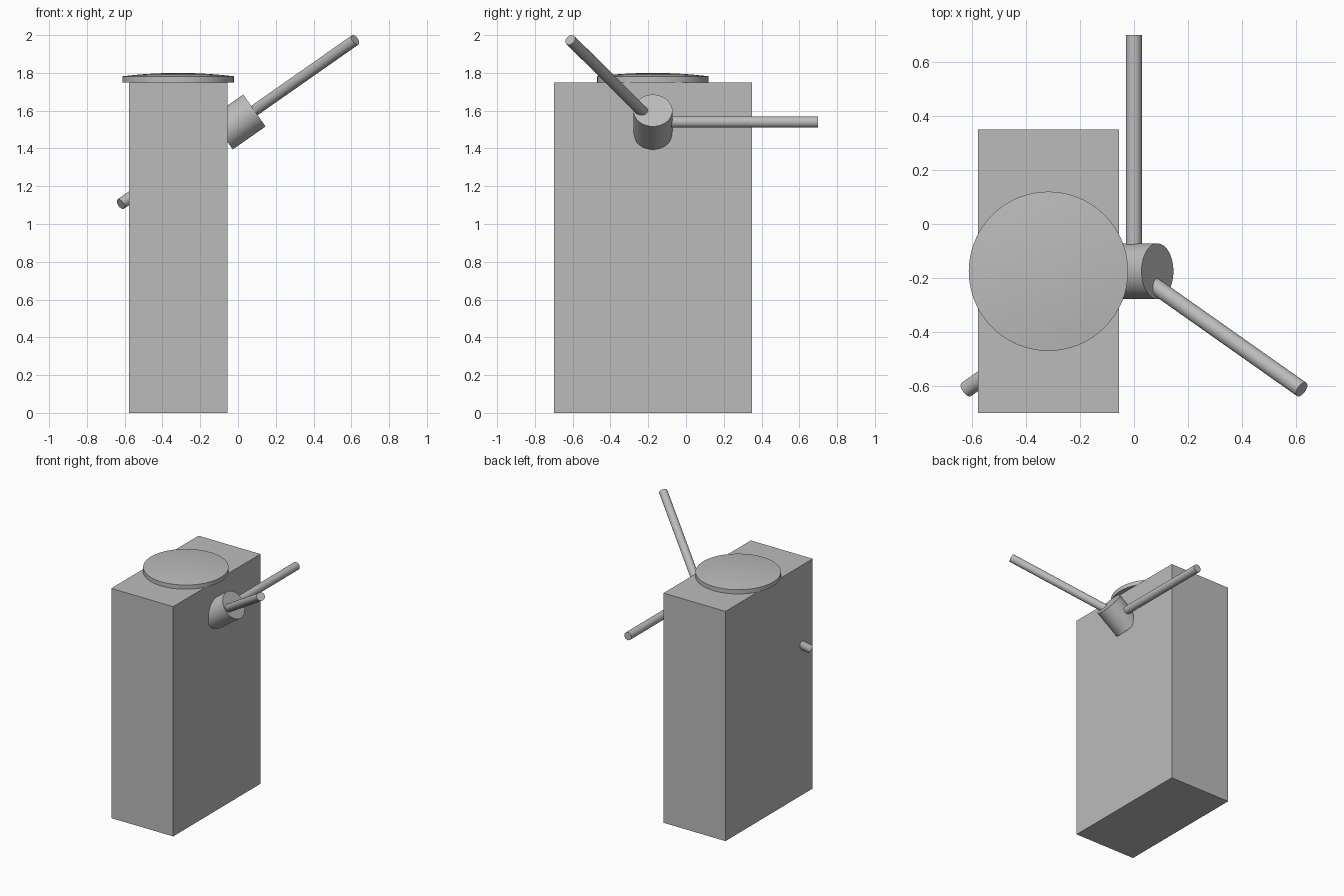
import bpy, bmesh, math
from mathutils import Vector

if "Cube" in bpy.data.objects:
    bpy.data.objects.remove(bpy.data.objects["Cube"])

grey = bpy.data.materials.new("plain grey")
grey.use_nodes = True
COLOUR = (0.5, 0.5, 0.5, 1)
grey.diffuse_color = COLOUR
grey.node_tree.nodes["Principled BSDF"].inputs["Base Color"].default_value = COLOUR


def finish(obj, name, smooth=True):
    obj.name = obj.data.name = name
    obj.data.materials.append(grey)
    if smooth:
        bpy.ops.object.select_all(action='DESELECT')
        obj.select_set(True)
        bpy.context.view_layer.objects.active = obj
        bpy.ops.object.shade_smooth_by_angle(angle=math.radians(30))


def rod(name, start, end, radius, sides):
    axis = end - start
    bpy.ops.mesh.primitive_cylinder_add(
        vertices=sides, radius=radius, depth=axis.length,
        location=(start + end) / 2,
        rotation=axis.to_track_quat('Z', 'Y').to_euler())
    finish(bpy.context.object, name)


# Tall box body
bpy.ops.mesh.primitive_cube_add(size=1, location=(-0.317, -0.175, 0.875))
body = bpy.context.object
body.scale = (0.522, 1.05, 1.75)
bpy.ops.object.transform_apply(location=False, rotation=False, scale=True)
finish(body, "body", smooth=False)

# Round lid with a gently domed top, turned from a profile
R, RIM, RISE = 0.295, 0.032, 0.018
profile = [(0, 0), (R, 0)] + [
    (R * t, RIM + RISE * (1 - t * t)) for t in (1, 0.8, 0.6, 0.4, 0.2, 0)]
bm = bmesh.new()
verts = [bm.verts.new((r, 0, z)) for r, z in profile]
edges = [bm.edges.new(pair) for pair in zip(verts, verts[1:])]
bmesh.ops.spin(bm, geom=verts + edges, cent=(0, 0, 0), axis=(0, 0, 1),
               angle=math.tau, steps=64)
bmesh.ops.remove_doubles(bm, verts=bm.verts, dist=0.0005)
bmesh.ops.recalc_face_normals(bm, faces=bm.faces)
mesh = bpy.data.meshes.new("lid")
bm.to_mesh(mesh)
bm.free()
lid = bpy.data.objects.new("lid", mesh)
bpy.context.collection.objects.link(lid)
lid.location = (-0.317, -0.175, 1.75)
finish(lid, "lid")

# Tilted hub
centre = Vector((0, -0.175, 1.54))
tilt = math.radians(35)
axis = Vector((math.cos(tilt), 0, math.sin(tilt)))
rod("hub", centre - axis * 0.106, centre + axis * 0.106, 0.103, 48)

# Three arms, evenly spread in the plane of the hub axis
across = Vector((0, 1, 0))
for i, name in enumerate(("back_arm", "upper_arm", "lower_arm")):
    a = i * math.tau / 3
    rod(name, centre, centre + (across * math.cos(a) + axis * math.sin(a)) * 0.875,
        0.03, 32)
